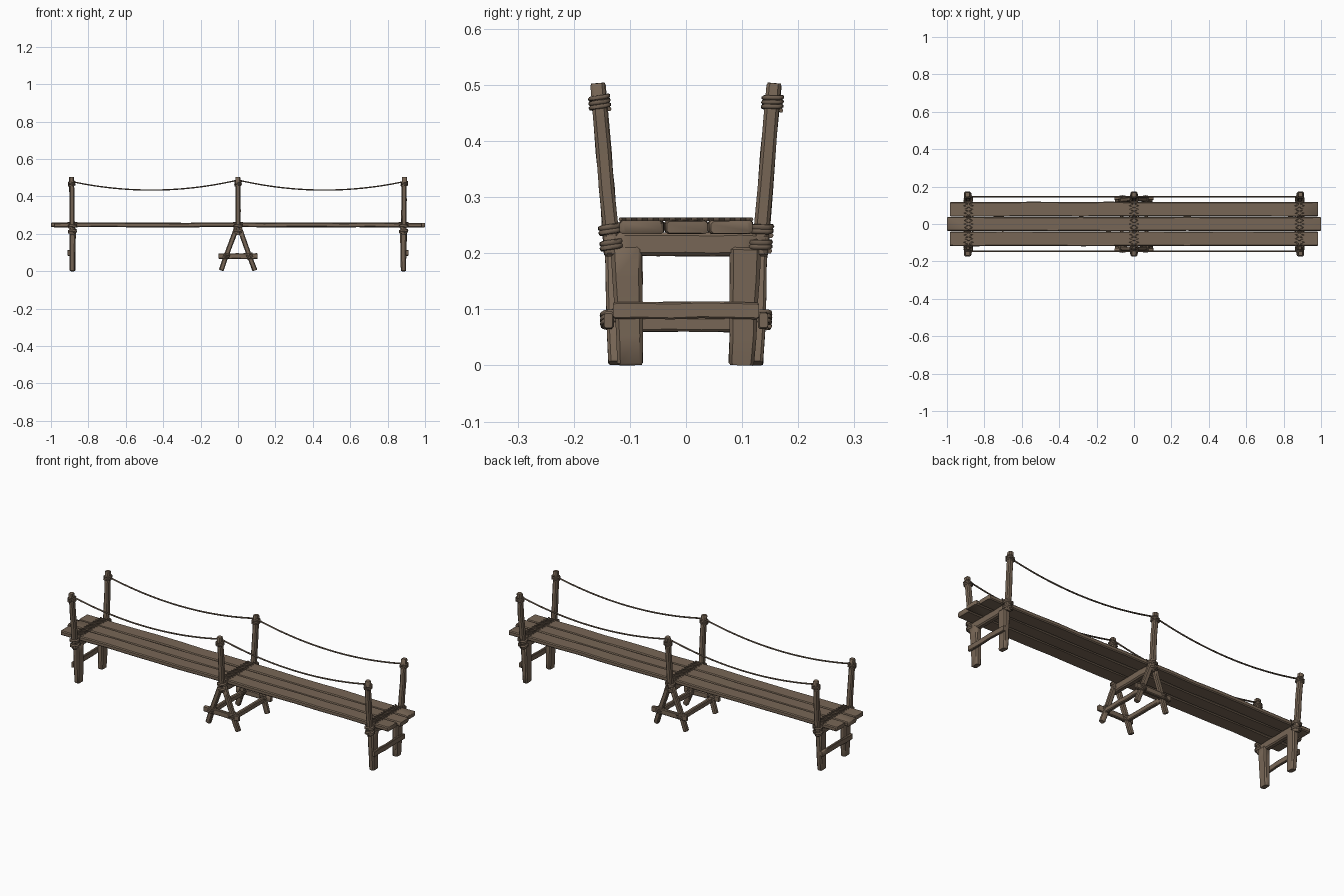
import bpy, bmesh, math, random
from mathutils import Vector as V

if "Cube" in bpy.data.objects:
    bpy.data.objects.remove(bpy.data.objects["Cube"])

random.seed(4)


def material(name, rgb):
    m = bpy.data.materials.new(name)
    m.diffuse_color = (*rgb, 1)
    m.use_nodes = True
    m.node_tree.nodes["Principled BSDF"].inputs["Base Color"].default_value = m.diffuse_color
    return m


WOOD = material("weathered wood", (0.185, 0.133, 0.092))
ROPE = material("old rope", (0.150, 0.108, 0.076))


def add_object(name, mesh, mat, angle=40):
    ob = bpy.data.objects.new(name, mesh)
    bpy.context.collection.objects.link(ob)
    mesh.materials.clear()
    mesh.materials.append(mat)
    bpy.ops.object.select_all(action='DESELECT')
    ob.select_set(True)
    bpy.context.view_layer.objects.active = ob
    bpy.ops.object.shade_smooth_by_angle(angle=math.radians(angle))
    return ob


def timber(name, p0, p1, w, d, hint, steps=4, rough=0.0012, taper=1.0):
    """Hewn bar with chamfered corners; w is measured along hint, d across it."""
    p0, p1, hint = V(p0), V(p1), V(hint)
    axis = (p1 - p0).normalized()
    u = (hint - axis * hint.dot(axis)).normalized()
    v = axis.cross(u)
    length = (p1 - p0).length
    c = min(w, d) * 0.2
    a, b = w / 2, d / 2
    section = [(a, b - c), (a - c, b), (c - a, b), (-a, b - c),
               (-a, c - b), (c - a, -b), (a - c, -b), (a, c - b)]
    # small end bevels, then evenly spaced rings
    e = min(0.004, length * 0.1) / length
    ts = [0, e] + [i / steps for i in range(1, steps)] + [1 - e, 1]
    bm = bmesh.new()
    rings = []
    for t in ts:
        s = (1 + (taper - 1) * t) * (0.86 if t in (0, 1) else 1)
        off = u * random.uniform(-rough, rough) + v * random.uniform(-rough, rough)
        rings.append([bm.verts.new(p0 + axis * length * t + off + (u * x + v * y) * s)
                      for x, y in section])
    for r, q in zip(rings, rings[1:]):
        for i in range(8):
            j = (i + 1) % 8
            bm.faces.new((r[i], r[j], q[j], q[i]))
    bm.faces.new(rings[0][::-1])
    bm.faces.new(rings[-1])
    bmesh.ops.recalc_face_normals(bm, faces=bm.faces)
    me = bpy.data.meshes.new(name)
    bm.to_mesh(me)
    bm.free()
    return add_object(name, me, WOOD)


def cord(name, pts, radius, cyclic=False):
    """Round rope along a list of points."""
    cu = bpy.data.curves.new(name + "_path", 'CURVE')
    cu.dimensions = '3D'
    cu.bevel_depth = radius
    cu.bevel_resolution = 1
    cu.use_fill_caps = True
    sp = cu.splines.new('POLY')
    sp.points.add(len(pts) - 1)
    for p, q in zip(sp.points, pts):
        p.co = (*q, 1)
    sp.use_cyclic_u = cyclic
    tmp = bpy.data.objects.new(name + "_path", cu)
    bpy.context.collection.objects.link(tmp)
    me = bpy.data.meshes.new_from_object(tmp.evaluated_get(bpy.context.evaluated_depsgraph_get()))
    bpy.data.objects.remove(tmp)
    return add_object(name, me, ROPE, 60)


def lashing(name, center, axis, u, a, b, pitch, turns=3, radius=0.004):
    """Coil of rope wound round a squarish bar."""
    center, axis = V(center), V(axis).normalized()
    u = (V(u) - axis * V(u).dot(axis)).normalized()
    v = axis.cross(u)
    pts = []
    n = 16
    for i in range(n * turns + 1):
        t = 2 * math.pi * i / n
        c, s = math.cos(t), math.sin(t)
        x = math.copysign(abs(c) ** 0.6, c) * a
        y = math.copysign(abs(s) ** 0.6, s) * b
        pts.append(center + u * x + v * y + axis * pitch * (i / n - turns / 2))
    return cord(name, pts, radius)


# deck planks, the middle one longer
for name, y, w, h in (("front_plank", -0.079, 0.078, 0.985),
                      ("middle_plank", 0, 0.075, 1.0),
                      ("back_plank", 0.079, 0.078, 0.985)):
    timber(name, (-h, y, 0.247), (h, y, 0.247), w, 0.024, (0, 1, 0), 14, 0.0015)

# at each of the three supports: beam, posts, lashings
for label, x in (("left", -0.885), ("middle", 0), ("right", 0.885)):
    timber(label + "_cross_beam", (x, -0.145, 0.216), (x, 0.145, 0.216), 0.042, 0.03, (0, 0, 1), 6)
    for side, s in (("front", -1), ("back", 1)):
        tag = f"{label}_{side}"
        lean = 0.005 * ((x > 0) - (x < 0))
        foot, top = V((x, s * 0.131, 0.195)), V((x + lean, s * 0.157, 0.503))
        timber(tag + "_post", foot, top, 0.028, 0.028, (0, 1, 0), 5, taper=0.92)
        d = top - foot
        lashing(tag + "_rope_wrap", foot + d * 0.885, d, (0, 1, 0), 0.0165, 0.0165, 0.008, 3)
        lashing(tag + "_upper_lashing", foot + d * 0.15, d, (0, 1, 0), 0.017, 0.02, 0.008, 2, 0.005)
        lashing(tag + "_lower_lashing", foot + d * 0.06, d, (0, 1, 0), 0.017, 0.02, 0.008, 2, 0.005)
    # two crossing zigzags of rope over the planks
    for k in (-1, 1):
        pts = [(x + k * (0.023 if i % 2 else -0.023), -0.117 + 0.234 * i / 12, 0.2605)
               for i in range(13)]
        cord(f"{label}_deck_lashing_{'a' if k < 0 else 'b'}", pts, 0.0035)

# end trestles: two straight legs and an outer rail
for label, m in (("left", -1), ("right", 1)):
    x = m * 0.885
    for side, s in (("front", -1), ("back", 1)):
        timber(f"{label}_{side}_leg", (x, s * 0.099, 0.0), (x, s * 0.106, 0.21),
               0.045, 0.028, (0, 1, 0), 4, taper=1.25)
    timber(label + "_end_rail", (m * 0.904, -0.13, 0.098), (m * 0.904, 0.13, 0.098),
           0.03, 0.014, (0, 0, 1), 5)

# middle trestle: A-frame legs, foot rails, cross rails
for side, s in (("front", -1), ("back", 1)):
    for label, m in (("left", -1), ("right", 1)):
        foot, top = V((m * 0.09, s * 0.126, 0.004)), V((m * 0.008, s * 0.134, 0.232))
        timber(f"middle_{side}_{label}_leg", foot, top, 0.024, 0.026, (0, 1, 0), 4)
        d = top - foot
        lashing(f"middle_{side}_{label}_leg_lashing", foot + d * 0.34 + V((0, s * 0.005, 0)), d,
                (0, 1, 0), 0.016, 0.0155, 0.008, 3)
    timber(f"middle_{side}_foot_rail", (-0.105, s * 0.138, 0.08), (0.105, s * 0.138, 0.08),
           0.03, 0.018, (0, 0, 1), 4)
for label, m in (("left", -1), ("right", 1)):
    timber(f"middle_{label}_cross_rail", (m * 0.066, -0.135, 0.073), (m * 0.066, 0.135, 0.073),
           0.027, 0.02, (0, 0, 1), 5)

# sagging hand ropes
for side, s in (("front", -1), ("back", 1)):
    for label, m in (("left", -1), ("right", 1)):
        pts = []
        for i in range(21):
            t = i / 20
            z = 0.487 * (1 - t) + 0.478 * t - 0.049 * 4 * t * (1 - t)
            pts.append((m * 0.885 * t, s * 0.147, z))
        cord(f"{side}_{label}_hand_rope", pts, 0.004)
